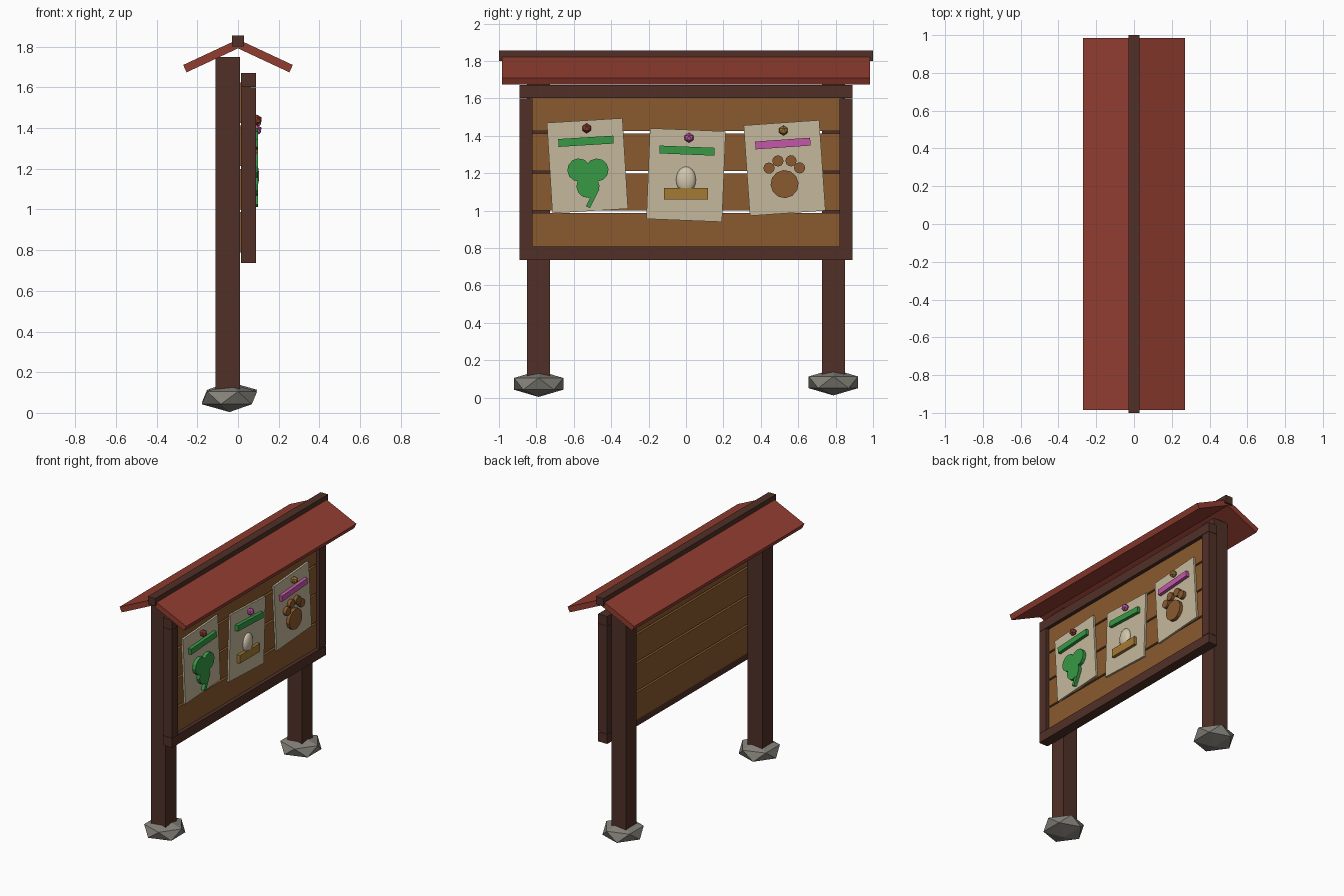
import bpy, bmesh, math
from mathutils import Matrix, Vector

if "Cube" in bpy.data.objects:
    bpy.data.objects.remove(bpy.data.objects["Cube"])


def material(name, r, g, b):
    lin = lambda c: ((c / 255 + 0.055) / 1.055) ** 2.4
    m = bpy.data.materials.new(name)
    m.diffuse_color = (lin(r), lin(g), lin(b), 1)
    m.use_nodes = True
    m.node_tree.nodes["Principled BSDF"].inputs["Base Color"].default_value = m.diffuse_color
    return m


DARK = material("dark wood", 80, 48, 39)
PLANK = material("plank brown", 138, 90, 47)
RED = material("roof red", 146, 61, 49)
STONE = material("stone grey", 132, 129, 121)
PAPER = material("paper cream", 197, 185, 156)
EGG = material("egg cream", 208, 198, 172)
GREEN = material("leaf green", 55, 154, 70)
PINK = material("pink", 196, 88, 168)
GOLD = material("straw gold", 164, 122, 52)


def finish(name, bm, mat, matrix):
    mesh = bpy.data.meshes.new(name)
    bmesh.ops.recalc_face_normals(bm, faces=bm.faces)
    bm.to_mesh(mesh)
    bm.free()
    mesh.materials.append(mat)
    ob = bpy.data.objects.new(name, mesh)
    ob.matrix_world = matrix
    bpy.context.collection.objects.link(ob)
    return ob


def box(name, mat, loc, size, rot=0, axis='X'):
    bm = bmesh.new()
    bmesh.ops.create_cube(bm, size=1)
    bmesh.ops.scale(bm, vec=size, verts=bm.verts)
    return finish(name, bm, mat, Matrix.Translation(loc) @ Matrix.Rotation(rot, 4, axis))


def disc(name, mat, loc, radius, depth, rot=0, sides=12):
    bm = bmesh.new()
    bmesh.ops.create_cone(bm, cap_ends=True, segments=sides, radius1=radius,
                          radius2=radius, depth=depth)
    turn = Matrix.Rotation(rot, 4, 'X') @ Matrix.Rotation(math.pi / 2, 4, 'Y')
    return finish(name, bm, mat, Matrix.Translation(loc) @ turn)


def ico(name, mat, loc, size):
    bm = bmesh.new()
    bmesh.ops.create_icosphere(bm, subdivisions=1, radius=1)
    bmesh.ops.scale(bm, vec=size, verts=bm.verts)
    return finish(name, bm, mat, Matrix.Translation(loc))


# Posts on footing stones
for side, label in ((-1, "left"), (1, "right")):
    box(label + "_post", DARK, (-0.05, side * 0.789, 0.915), (0.12, 0.123, 1.67))
    ico(label + "_footing_stone", STONE, (-0.042, side * 0.788, 0.078 + side * 0.004),
        (0.152, 0.155, 0.07))

# Back board of four planks
for i in range(4):
    box(f"plank_{i + 1}", PLANK, (0.036, 0, 0.887 + i * 0.2125), (0.05, 1.68, 0.199))

# Frame around the board
for side, label in ((-1, "left"), (1, "right")):
    box(label + "_frame_bar", DARK, (0.0515, side * 0.855, 1.204), (0.073, 0.07, 0.79))
for z, label in ((0.772, "bottom"), (1.636, "top")):
    box(label + "_frame_bar", DARK, (0.0515, 0, z), (0.073, 1.78, 0.07))

# Pitched roof with ridge beam
for side, label in ((-1, "back"), (1, "front")):
    box(label + "_roof_slab", RED, (side * 0.1305, 0, 1.753), (0.288, 1.97, 0.04),
        side * math.radians(25), 'Y')
box("ridge_beam", DARK, (0, 0, 1.828), (0.06, 2.0, 0.056))


class Note:
    """A tilted sheet; parts are placed on it in its own (u, v) coordinates."""

    def __init__(self, name, y, z, tilt, bar_mat, pin_mat):
        self.name, self.y, self.z, self.a = name, y, z, math.radians(tilt)
        box(name + "_paper", PAPER, self.at(0, 0, 0.068), (0.014, 0.405, 0.485), self.a)
        self.plate("heading_bar", bar_mat, 0, 0.131, 0.295, 0.042)
        ico(name + "_pin", pin_mat, self.at(0.008, 0.2, 0.092), (0.027,) * 3)

    def at(self, u, v, x=0.086):
        c, s = math.cos(self.a), math.sin(self.a)
        return Vector((x, self.y + u * c - v * s, self.z + u * s + v * c))

    def plate(self, part, mat, u, v, w, h, turn=0):
        box(f"{self.name}_{part}", mat, self.at(u, v), (0.026, w, h), self.a + turn)

    def dot(self, part, mat, u, v, r):
        disc(f"{self.name}_{part}", mat, self.at(u, v), r, 0.027, self.a)


# Leaf note
leaf = Note("leaf_note", -0.527, 1.24, 3.5, GREEN, RED)
for i, (u, v) in enumerate(((-0.047, -0.02), (0.049, -0.026), (-0.004, -0.11))):
    leaf.dot(f"lobe_{i + 1}", GREEN, u, v, 0.062)
leaf.plate("stem", GREEN, 0.018, -0.172, 0.024, 0.115, math.radians(-30))

# Egg note
egg = Note("egg_note", 0, 1.19, -2.3, GREEN, PINK)
box("egg_note_nest", GOLD, (0.084, 0, 1.09), (0.026, 0.234, 0.06))
bm = bmesh.new()
bmesh.ops.create_uvsphere(bm, u_segments=16, v_segments=10, radius=1)
bmesh.ops.scale(bm, vec=(0.027, 0.053, 0.07), verts=bm.verts)
for f in bm.faces:
    f.smooth = True
finish("egg_note_egg", bm, EGG, Matrix.Translation((0.077, 0, 1.165)))

# Paw note
paw = Note("paw_note", 0.527, 1.228, 4, PINK, GOLD)
paw.dot("pad", PLANK, -0.006, -0.086, 0.075)
for i, (u, v) in enumerate(((-0.083, 0.005), (-0.033, 0.04), (0.037, 0.036), (0.08, -0.005))):
    paw.dot(f"toe_{i + 1}", PLANK, u, v, 0.03)
